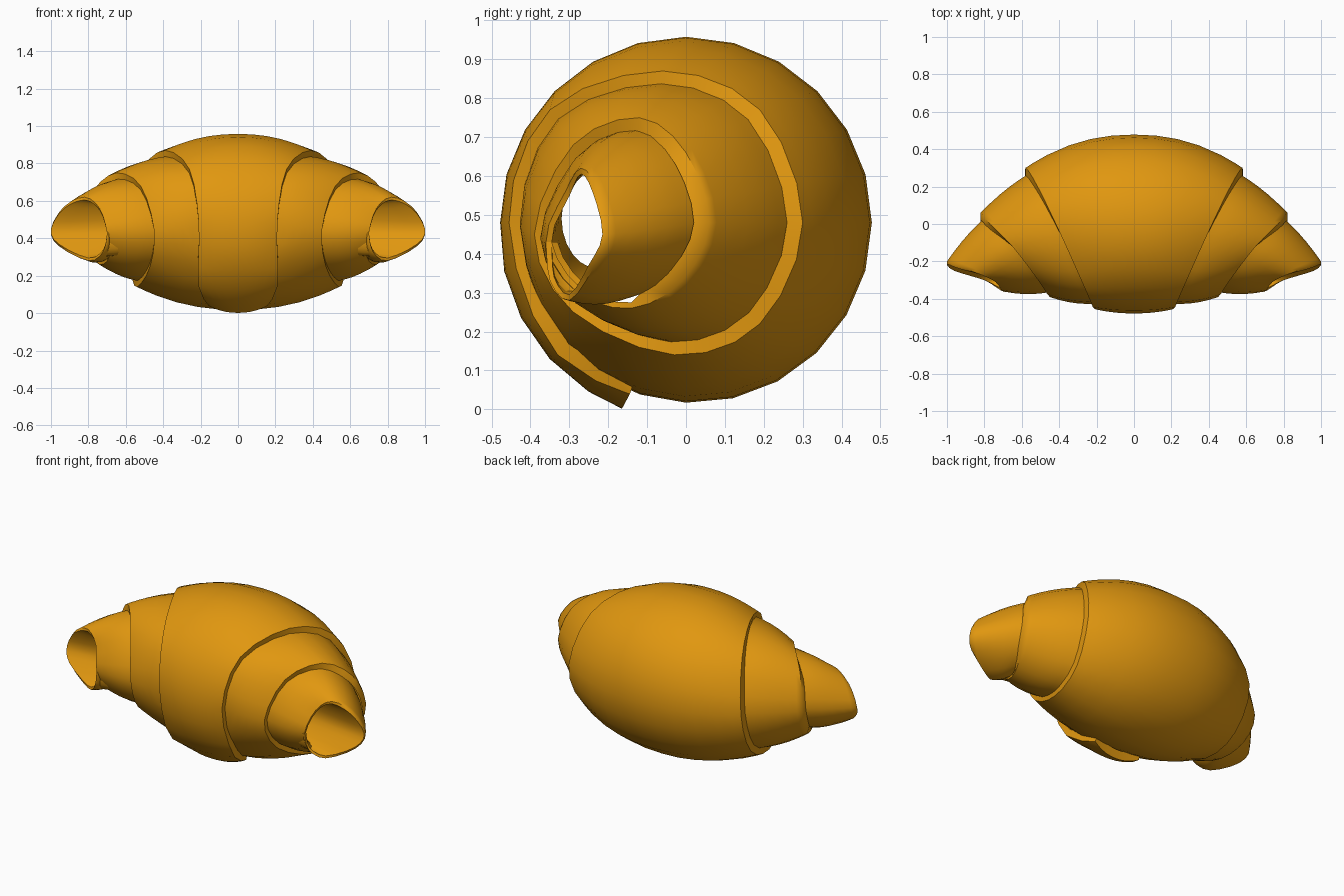
import bpy
from math import sin, cos, radians
from mathutils import Vector

cube = bpy.data.objects.get("Cube")
if cube:
    bpy.data.objects.remove(cube, do_unlink=True)

# Golden crust colour
crust = bpy.data.materials.new("golden_crust")
crust.use_nodes = True
crust.diffuse_color = (0.75, 0.31, 0.005, 1)
crust.node_tree.nodes["Principled BSDF"].inputs["Base Color"].default_value = crust.diffuse_color

# Free edge of the rolled dough every 45 degrees of winding, starting at the tail
EDGE = [Vector(p) for p in (
    (.12, -.03, .0), (.21, -.33, .14),
    (.21, -.455, .48), (.26, -.35, .77), (.39, -.06, .87), (.51, .19, .77),
    (.58, .3, .48), (.57, .19, .22), (.54, -.03, .14), (.47, -.29, .25),
    (.45, -.39, .45), (.52, -.29, .68), (.65, -.12, .75), (.77, 0, .66),
    (.82, .06, .48), (.8, -.01, .33), (.74, -.14, .26), (.69, -.28, .3),
    (.7, -.36, .43), (.74, -.31, .56), (.82, -.27, .62), (.93, -.23, .57),
    (1, -.2, .45), (.96, -.24, .36), (.8, -.3, .28), (.72, -.35, .33),
    (.7, -.36, .43))]
TAIL, STEP, LAST = -71, 15, 1080


def edge(angle):
    """Smooth point on the spiral edge."""
    f = (angle + 90) / 45
    i = min(int(f), len(EDGE) - 2)
    t = f - i
    a, b, c, d = (EDGE[max(0, min(k, len(EDGE) - 1))] for k in range(i - 1, i + 3))
    return 0.5 * (2 * b + (c - a) * t + (2 * a - 5 * b + 4 * c - d) * t * t
                  + (3 * b - a - 3 * c + d) * t ** 3)


def outward(angle):
    return Vector((0, -cos(radians(angle)), sin(radians(angle))))


def dough_row(angle):
    """Cross strip of dough, from the middle (or the lap above) to its lip."""
    out, end = outward(angle), edge(angle)
    row = []
    for s in (0, .2, .4, .6, .8, .93, 1):
        if angle < 345:
            r = .478
            if angle < 0:
                r += .028 * angle / TAIL
            elif angle > 180:
                r -= .06 * ((angle - 180) / 180) ** 2
            p = Vector((0, 0, .48)) + out * r
            p = p.lerp(end, s ** 2.2)
            p.x = end.x * s
        else:
            start = edge(angle - 360) - out * .03 - Vector((.02, 0, 0))
            p = start.lerp(end, s) + out * .06 * s * (1 - s)
        row.append(p)
    row.append(end - out * (.04 if angle < 630 else .015))
    return row


def make_sheet(name, rows):
    """Skin rows of points, mirror across the middle and shade."""
    n = len(rows[0])
    faces = [(i * n + j, i * n + j + 1, (i + 1) * n + j + 1, (i + 1) * n + j)
             for i in range(len(rows) - 1) for j in range(n - 1)]
    mesh = bpy.data.meshes.new(name)
    mesh.from_pydata([p for row in rows for p in row], [], faces)
    mesh.materials.append(crust)
    obj = bpy.data.objects.new(name, mesh)
    bpy.context.collection.objects.link(obj)
    obj.modifiers.new("mirror", "MIRROR").merge_threshold = .001
    bpy.ops.object.select_all(action="DESELECT")
    obj.select_set(True)
    bpy.context.view_layer.objects.active = obj
    bpy.ops.object.shade_smooth_by_angle(angle=radians(50))
    return obj


# Rolled dough, with a thick end on the tail flap
angles = [TAIL] + list(range(-60, LAST + 1, STEP))
rows = [dough_row(a) for a in angles]
tail_end = [p - outward(TAIL) * .05 for p in rows[0]]
make_sheet("rolled_dough", [tail_end] + rows)

# Hollow running between the two open tips
hollow = []
for a in range(720, LAST + 1, STEP):
    out = outward(a)
    rim = edge(a) - out * .015
    core = Vector((0, -.22 + out.y * .1, .49 + out.z * .13))
    hollow.append([rim.lerp(core, s) for s in (0, .1, .3, .6, 1)])
make_sheet("inner_hollow", hollow)
